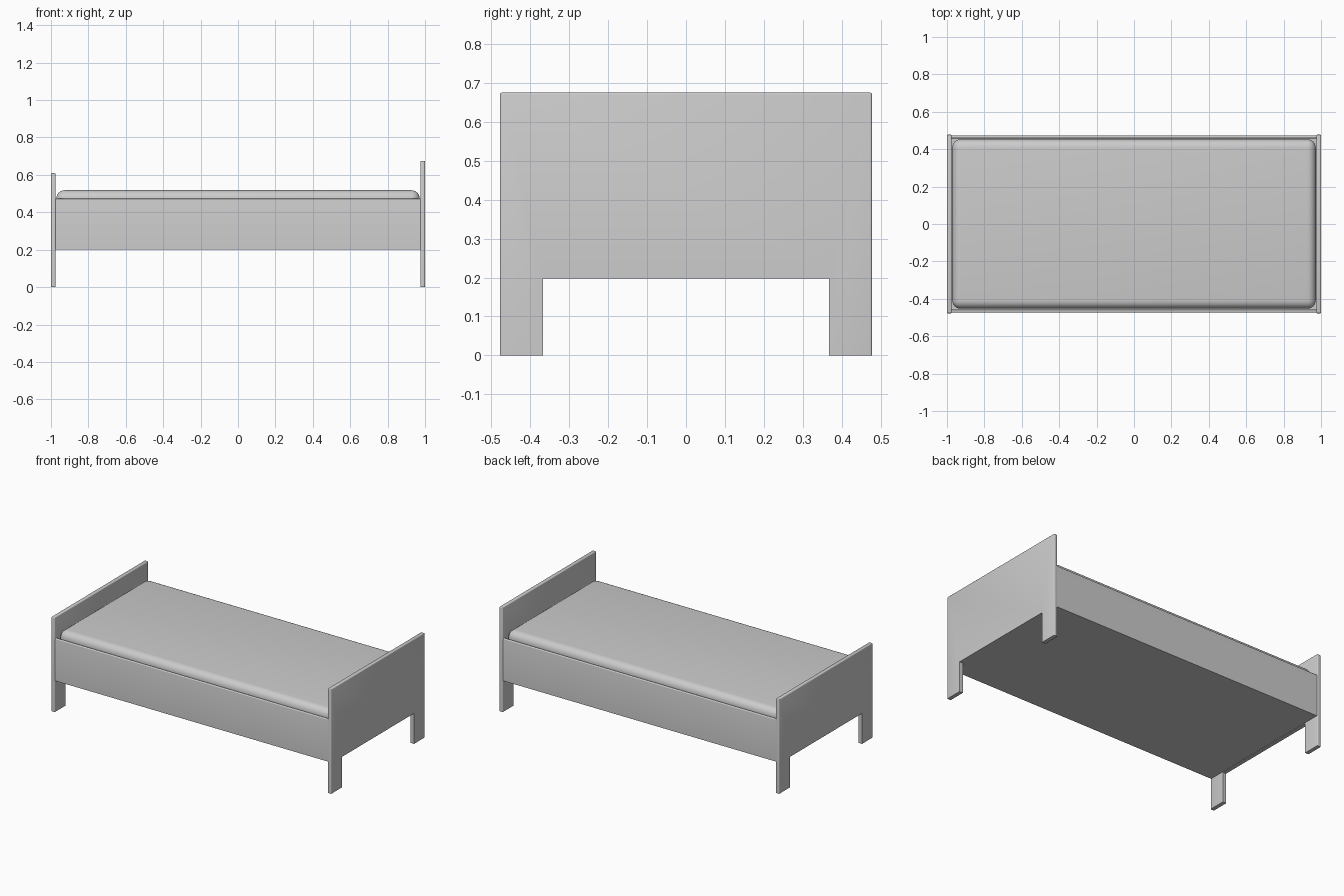
import bpy, bmesh, math

if "Cube" in bpy.data.objects:
    bpy.data.objects.remove(bpy.data.objects["Cube"])


def finish(name, bm):
    bmesh.ops.recalc_face_normals(bm, faces=bm.faces)
    mesh = bpy.data.meshes.new(name)
    bm.to_mesh(mesh)
    bm.free()
    obj = bpy.data.objects.new(name, mesh)
    bpy.context.collection.objects.link(obj)
    bpy.ops.object.select_all(action='DESELECT')
    obj.select_set(True)
    bpy.context.view_layer.objects.active = obj
    bpy.ops.object.shade_smooth_by_angle(angle=math.radians(35))
    return obj


def box(lo, hi):
    bm = bmesh.new()
    bmesh.ops.create_cube(bm, size=1)
    for v in bm.verts:
        v.co = [(a + b) / 2 + c * (b - a) for a, b, c in zip(lo, hi, v.co)]
    return bm


def bevel(bm, test, radius, segments):
    edges = [e for e in bm.edges if test(*[v.co for v in e.verts])]
    bmesh.ops.bevel(bm, geom=edges, offset=radius, segments=segments,
                    profile=0.5, affect='EDGES')


def end_board(name, x0, x1, top):
    # Flat panel with a rectangular notch leaving two legs
    w, leg, notch = 0.478, 0.368, 0.197
    outline = [(-w, 0), (-leg, 0), (-leg, notch), (leg, notch),
               (leg, 0), (w, 0), (w, top), (-w, top)]
    bm = bmesh.new()
    face = bm.faces.new([bm.verts.new((x0, y, z)) for y, z in outline])
    new = bmesh.ops.extrude_face_region(bm, geom=[face])['geom']
    for v in new:
        if isinstance(v, bmesh.types.BMVert):
            v.co.x = x1
    # Soften the top and outer side edges
    bevel(bm, lambda a, b: (min(a.z, b.z) > top - 1e-4) or
          (abs(a.y + b.y) > 2 * w - 1e-4 and abs(a.z - b.z) > 0.1), 0.005, 3)
    finish(name, bm)


end_board("footboard", -1.0, -0.975, 0.61)
end_board("headboard", 0.975, 1.0, 0.675)

# Side rails with softened top edges
for name, y0, y1 in (("front_rail", -0.473, -0.458), ("back_rail", 0.458, 0.473)):
    bm = box((-0.975, y0, 0.2), (0.975, y1, 0.473))
    bevel(bm, lambda a, b: min(a.z, b.z) > 0.47 and abs(a.x - b.x) > 1, 0.005, 3)
    finish(name, bm)

# Base panel under the mattress
finish("base_panel", box((-0.975, -0.458, 0.2), (0.975, 0.458, 0.22)))

# Mattress with rounded upright corners and rounded top rim
bm = box((-0.972, -0.453, 0.22), (0.972, 0.453, 0.518))
bevel(bm, lambda a, b: max(a.z, b.z) > 0.5, 0.045, 6)
finish("mattress", bm)
